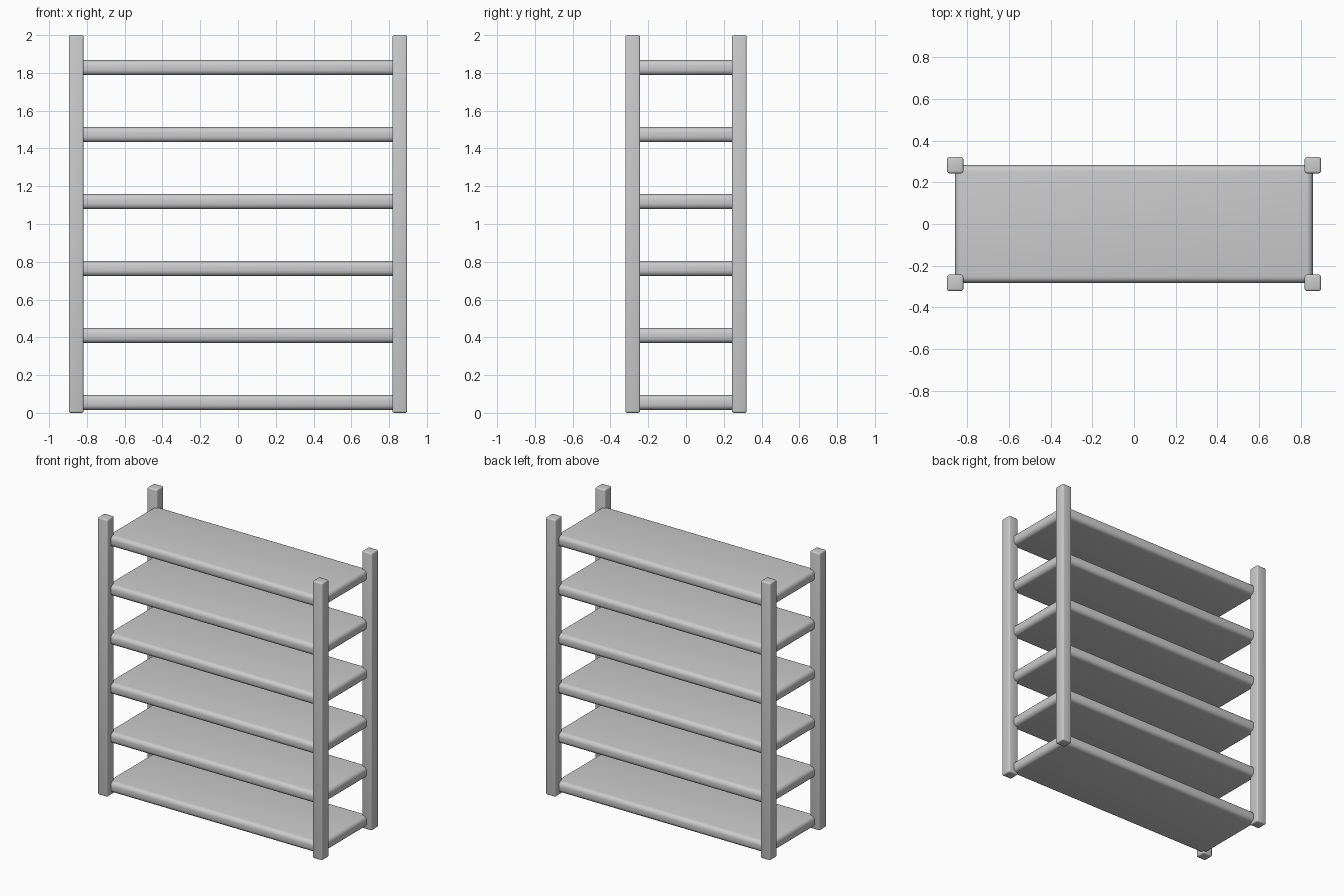
import bpy

if "Cube" in bpy.data.objects:
    bpy.data.objects.remove(bpy.data.objects["Cube"])

POST_X, POST_Y, POST_W = 0.857, 0.282, 0.078
SHELF_T, SHELF_COUNT = 0.08, 6
FIRST_Z, STEP_Z = 0.055, 0.3545


def rounded_box(name, size, location, radius, segments):
    bpy.ops.mesh.primitive_cube_add(size=1, location=location)
    ob = bpy.context.object
    ob.name = name
    ob.scale = size
    bpy.ops.object.transform_apply(location=False, rotation=False, scale=True)
    bevel = ob.modifiers.new("rounded_edges", 'BEVEL')
    bevel.width = radius
    bevel.segments = segments
    bpy.ops.object.modifier_apply(modifier=bevel.name)
    bpy.ops.object.shade_smooth_by_angle()
    return ob


# Four corner posts
for side, sx in (("left", -1), ("right", 1)):
    for end, sy in (("front", -1), ("back", 1)):
        rounded_box(f"{end}_{side}_post", (POST_W, POST_W, 2.0),
                    (sx * POST_X, sy * POST_Y, 1.0), 0.01, 3)

# Shelves with soft rounded edges, running to the post centres
for i in range(SHELF_COUNT):
    rounded_box(f"shelf_{i + 1}", (2 * POST_X, 2 * POST_Y, SHELF_T),
                (0, 0, FIRST_Z + i * STEP_Z), 0.03, 5)
